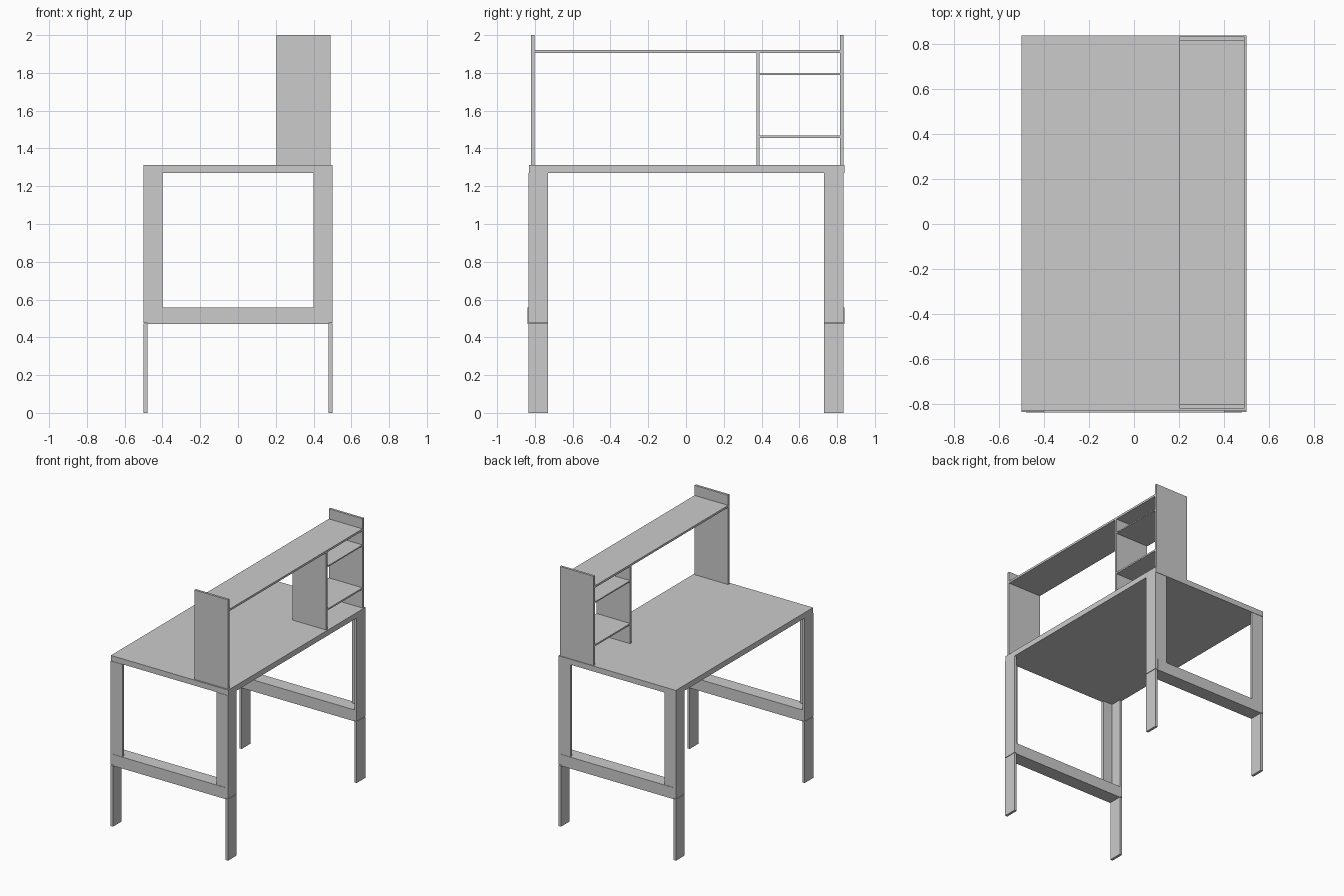
import bpy

if "Cube" in bpy.data.objects:
    bpy.data.objects.remove(bpy.data.objects["Cube"])


def box(name, x, y, z):
    """Box from (min, max) ranges on each axis."""
    bpy.ops.mesh.primitive_cube_add(size=1)
    ob = bpy.context.object
    ob.name = name
    ob.location = [(a + b) / 2 for a, b in (x, y, z)]
    ob.scale = [b - a for a, b in (x, y, z)]
    bpy.ops.object.transform_apply(location=True, rotation=False, scale=True)
    return ob


def prism(name, outline, z0, z1):
    """Extrude a plan outline upwards."""
    n = len(outline)
    verts = [(x, y, z) for z in (z0, z1) for x, y in outline]
    faces = [tuple(range(n))[::-1], tuple(range(n, 2 * n))]
    faces += [(i, (i + 1) % n, n + (i + 1) % n, n + i) for i in range(n)]
    me = bpy.data.meshes.new(name)
    me.from_pydata(verts, [], faces)
    ob = bpy.data.objects.new(name, me)
    bpy.context.collection.objects.link(ob)
    return ob


def mirror(ob, x=True, y=True):
    mod = ob.modifiers.new("Mirror", 'MIRROR')
    mod.use_axis = (x, y, False)
    mod.use_clip = False
    mod.use_mirror_merge = False


# Desk top
box("desktop", (-0.5, 0.5), (-0.832, 0.838), (1.27, 1.312))

# Angle-section upper legs, flat lower legs
W, D, T = 0.5, 0.835, 0.02
angle = [(W, D), (W - 0.1, D), (W - 0.1, D - T), (W - T, D - T),
         (W - T, D - 0.105), (W, D - 0.105)]
mirror(prism("upper_legs", angle, 0.476, 1.27))
mirror(box("lower_legs", (W - T, W), (D - 0.105, D), (0, 0.472)))

# End rails between the legs, just proud of the leg faces
mirror(box("end_rails", (-0.48, 0.48), (D - 0.105, 0.838), (0.47, 0.558)), x=False)

# Hutch on the desk
hx = (0.203, 0.49)
box("hutch_front_panel", hx, (-0.821, -0.803), (1.312, 2.0))
box("hutch_back_panel", hx, (0.815, 0.833), (1.312, 2.0))
box("hutch_top_shelf", hx, (-0.803, 0.815), (1.906, 1.922))
box("hutch_divider", hx, (0.373, 0.389), (1.312, 1.906))
for name, z in (("upper_shelf", (1.789, 1.798)), ("lower_shelf", (1.456, 1.468))):
    box(name, hx, (0.389, 0.815), z)
